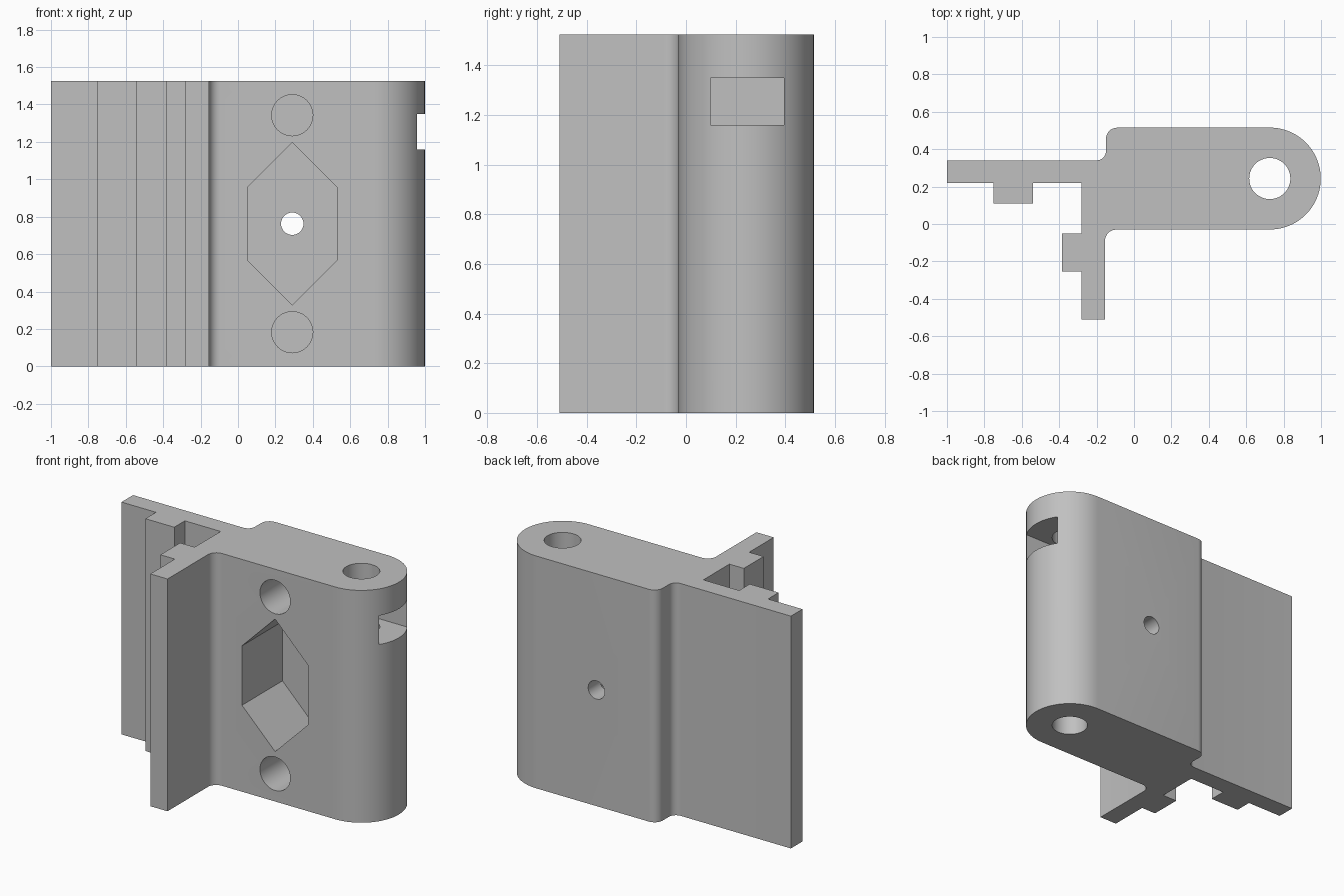
import bpy, bmesh
from math import sin, cos, radians
from mathutils import Vector

cube = bpy.data.objects.get("Cube")
if cube:
    bpy.data.objects.remove(cube, do_unlink=True)

HEIGHT = 1.525
FRONT, BACK = -0.03, 0.515
MID_X, MID_Z = 0.29, HEIGHT / 2
PIN = (0.726, 0.243)

grey = bpy.data.materials.new("plain grey")
grey.use_nodes = True
colour = (0.53, 0.53, 0.53, 1)
grey.diffuse_color = colour
grey.node_tree.nodes["Principled BSDF"].inputs["Base Color"].default_value = colour


def arc(cx, cy, r, start, end, steps):
    angles = [radians(start + (end - start) * i / steps) for i in range(steps + 1)]
    return [(cx + r * cos(a), cy + r * sin(a)) for a in angles]


def circle(cx, cy, r, steps=48):
    return arc(cx, cy, r, 0, 360, steps)[:-1]


def prism(name, points, start, end, axis="z"):
    """Extrude an outline along z, or an x-z outline along y."""
    bm = bmesh.new()
    if axis == "z":
        verts = [bm.verts.new((x, y, start)) for x, y in points]
        move = Vector((0, 0, end - start))
    else:
        verts = [bm.verts.new((x, start, z)) for x, z in points]
        move = Vector((0, end - start, 0))
    base = bm.faces.new(verts)
    top = bmesh.ops.extrude_face_region(bm, geom=[base], use_keep_orig=True)
    bmesh.ops.translate(bm, vec=move,
                        verts=[v for v in top["geom"] if isinstance(v, bmesh.types.BMVert)])
    bmesh.ops.recalc_face_normals(bm, faces=bm.faces)
    mesh = bpy.data.meshes.new(name)
    bm.to_mesh(mesh)
    bm.free()
    mesh.materials.append(grey)
    obj = bpy.data.objects.new(name, mesh)
    bpy.context.collection.objects.link(obj)
    return obj


# Bracket outline: back plate with rib, front plate with rib, rounded arm
outline = [(-1, 0.34), (-1, 0.22), (-0.75, 0.22), (-0.75, 0.11), (-0.54, 0.11),
           (-0.54, 0.22), (-0.28, 0.22), (-0.28, -0.05), (-0.385, -0.05),
           (-0.385, -0.255), (-0.28, -0.255), (-0.28, -0.51), (-0.155, -0.51)]
outline += arc(-0.095, FRONT - 0.06, 0.06, 180, 90, 8)
outline += arc(*PIN, 0.2725, -90, 90, 48)
outline += arc(-0.09, BACK - 0.06, 0.06, 90, 180, 8)
outline += arc(-0.2, 0.39, 0.05, 0, -90, 8)
bracket = prism("bracket", outline, 0, HEIGHT)

# Cutters: pin hole, side slot, blind holes, hexagonal pocket and small through hole
pocket = [(MID_X + x, MID_Z + z) for x, z in
          [(0, 0.435), (0.24, 0.195), (0.24, -0.195), (0, -0.435), (-0.24, -0.195), (-0.24, 0.195)]]
slot = [(0.58, 0.098), (1.2, 0.098), (1.2, 0.395), (0.58, 0.395)]
cutters = [
    prism("pin_hole_cutter", circle(*PIN, 0.11), -0.2, HEIGHT + 0.2),
    prism("slot_cutter", slot, 1.16, 1.35),
    prism("pocket_cutter", pocket, FRONT - 0.2, 0.39, "y"),
    prism("small_hole_cutter", circle(MID_X, MID_Z, 0.06, 32), 0.2, BACK + 0.2, "y"),
]
for side in (-1, 1):
    cutters.append(prism("blind_hole_cutter", circle(MID_X, MID_Z + side * 0.58, 0.11),
                         FRONT - 0.2, 0.39, "y"))

bpy.ops.object.select_all(action="DESELECT")
bracket.select_set(True)
bpy.context.view_layer.objects.active = bracket
for cutter in cutters:
    cutter.hide_render = True
    mod = bracket.modifiers.new(cutter.name, "BOOLEAN")
    mod.operation = "DIFFERENCE"
    mod.solver = "EXACT"
    mod.object = cutter
    bpy.ops.object.modifier_apply(modifier=mod.name)
    bpy.data.objects.remove(cutter, do_unlink=True)

bpy.ops.object.shade_smooth_by_angle(angle=radians(30))
